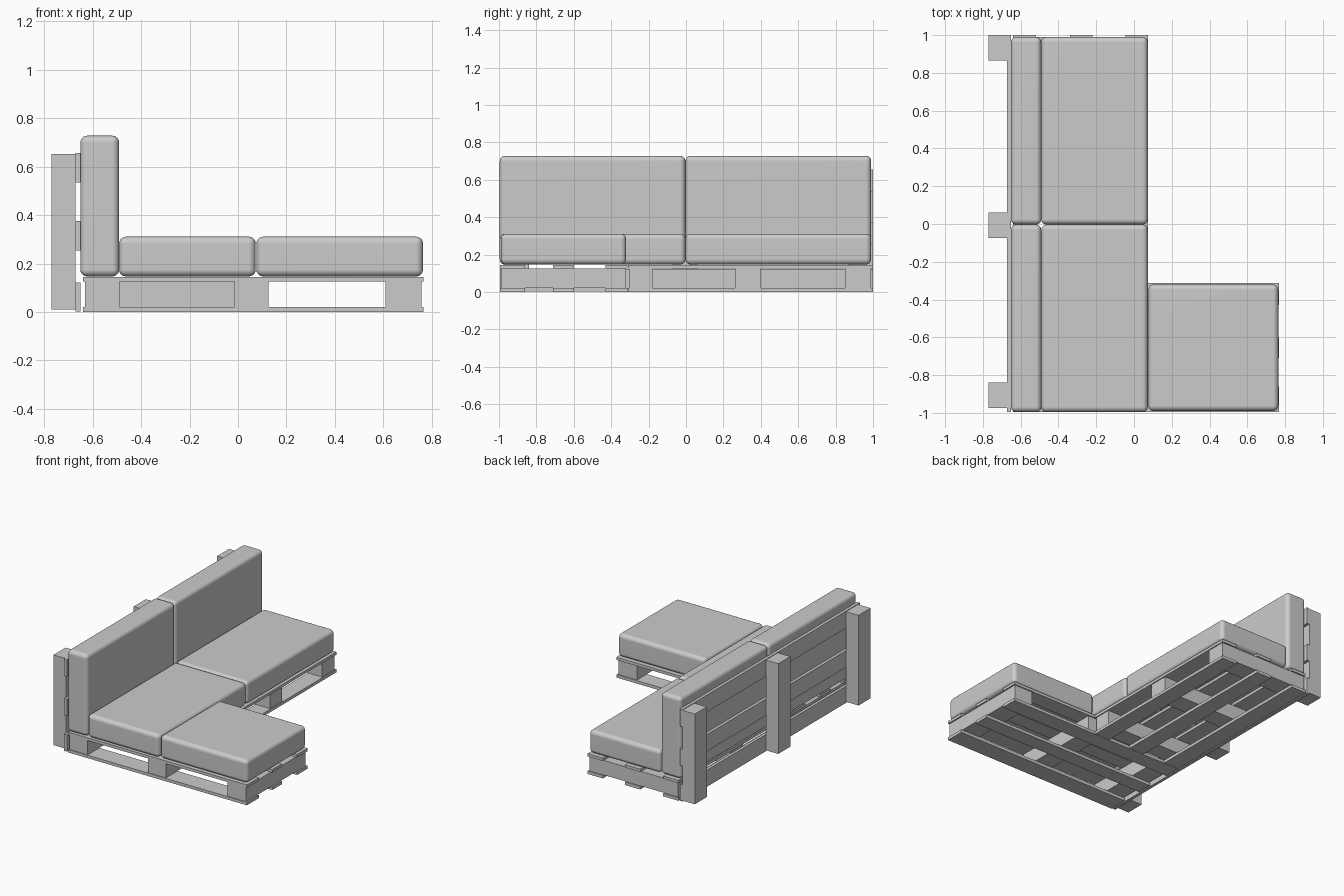
import bpy

if "Cube" in bpy.data.objects:
    bpy.data.objects.remove(bpy.data.objects["Cube"])


def box(name, x, y, z):
    """Box from (min, max) ranges on each axis."""
    bpy.ops.mesh.primitive_cube_add(
        size=1, location=[(a + b) / 2 for a, b in (x, y, z)])
    ob = bpy.context.object
    ob.name = name
    ob.scale = [b - a for a, b in (x, y, z)]
    bpy.ops.object.transform_apply(location=False, rotation=False, scale=True)
    return ob


def cushion(name, x, y, z):
    """Soft box: rounded edges, smooth shading."""
    ob = box(name, x, y, z)
    bev = ob.modifiers.new("rounding", "BEVEL")
    bev.width = 0.028
    bev.segments = 5
    for p in ob.data.polygons:
        p.use_smooth = True
    wn = ob.modifiers.new("normals", "WEIGHTED_NORMAL")
    wn.keep_sharp = True


def pallet(name, length, strips, beams, width, along_x):
    """Slats along the length above and below, full-width beams between."""
    def place(part, lengthwise, across, z):
        if along_x:
            box(part, lengthwise, across, z)
        else:
            box(part, across, lengthwise, z)
    for s in strips:
        place(name + "_bottom_slat", length, s, (0.0, 0.021))
        place(name + "_top_slat", length, s, (0.125, 0.145))
    for b in beams:
        place(name + "_beam", b, width, (0.021, 0.125))


# Chaise pallet across the front, main pallet behind it
pallet("chaise_pallet", (-0.64, 0.767),
       [(-0.995, -0.86), (-0.71, -0.60), (-0.43, -0.312)],
       [(-0.632, -0.49), (-0.015, 0.125), (0.61, 0.757)], (-0.99, -0.32), True)
pallet("main_pallet", (-0.31, 1.0),
       [(-0.64, -0.52), (-0.34, -0.22), (-0.045, 0.075)],
       [(-0.305, -0.18), (0.262, 0.4), (0.85, 0.99)], (-0.632, 0.068), False)

# Backrest slats and posts
for z in ((0.003, 0.122), (0.255, 0.375), (0.535, 0.656)):
    box("back_slat", (-0.672, -0.651), (-0.995, 1.0), z)
for y in ((-0.975, -0.84), (-0.073, 0.062), (0.865, 1.0)):
    box("back_post", (-0.77, -0.672), y, (0.01, 0.652))

# Cushions
for y in ((-0.996, -0.003), (-0.003, 0.99)):
    cushion("back_cushion", (-0.651, -0.491), y, (0.147, 0.728))
    cushion("seat_cushion", (-0.491, 0.073), y, (0.147, 0.311))
cushion("chaise_cushion", (0.076, 0.764), (-0.99, -0.32), (0.147, 0.311))
